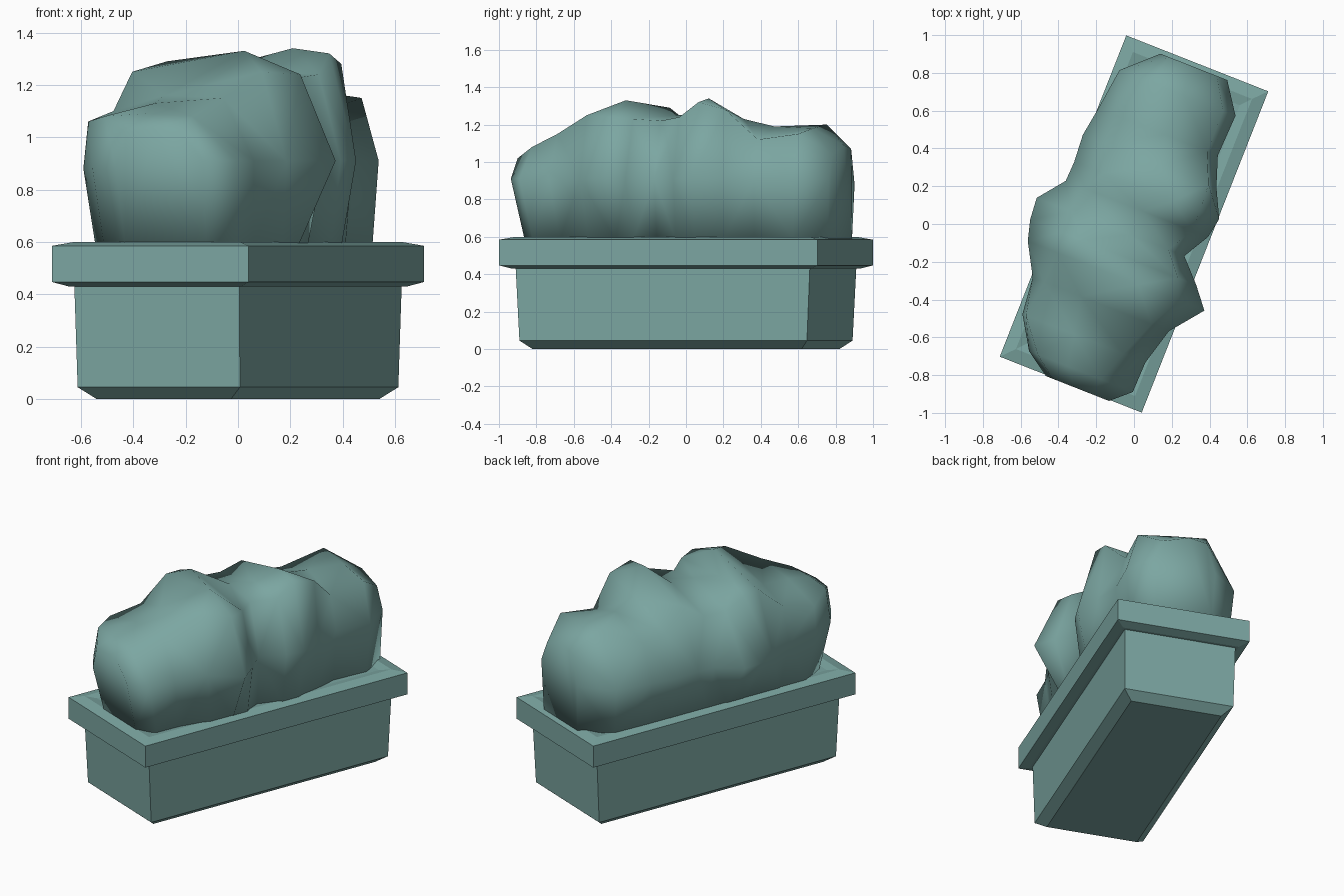
import bpy, bmesh, math

TURN = -math.radians(21.5)   # the planter stands turned; local y is its long axis

# One grey-green colour for everything
paint = bpy.data.materials.new("grey_green")
paint.diffuse_color = (0.2, 0.383, 0.36, 1)


def loft(name, rings, smooth=False):
    """Skin a list of equal-length closed rings and cap both ends."""
    bm = bmesh.new()
    loops = [[bm.verts.new(p) for p in ring] for ring in rings]
    for a, b in zip(loops, loops[1:]):
        n = len(a)
        for i in range(n):
            j = (i + 1) % n
            bm.faces.new((a[i], a[j], b[j], b[i]))
    bm.faces.new(loops[0])
    bm.faces.new(loops[-1])
    if smooth:
        bmesh.ops.triangulate(bm, faces=bm.faces[:])
    bmesh.ops.recalc_face_normals(bm, faces=bm.faces[:])
    for f in bm.faces:
        f.smooth = smooth
    me = bpy.data.meshes.new(name)
    bm.to_mesh(me)
    bm.free()
    me.materials.append(paint)
    ob = bpy.data.objects.new(name, me)
    ob.rotation_euler.z = TURN
    bpy.context.collection.objects.link(ob)
    return ob


def rect(hx, hy, z):
    return [(-hx, -hy, z), (hx, -hy, z), (hx, hy, z), (-hx, hy, z)]


# Planter: chamfered foot, tapered box, overhanging rim, nearly flush soil
loft("planter", [rect(*r) for r in (
    (0.276, 0.773, 0.0), (0.333, 0.826, 0.045), (0.339, 0.845, 0.43),
    (0.355, 0.862, 0.43), (0.404, 0.914, 0.447), (0.404, 0.914, 0.585),
    (0.339, 0.845, 0.60), (0.29, 0.79, 0.59))])

# Bush sections along the planter:
# y, left bulge x, left shoulder x z, crown x z, right shoulder x z, right bulge x
sections = [
    (-0.92, -0.14, -0.10, 1.02, 0.02, 1.03, 0.12, 1.02, 0.22),
    (-0.83, -0.27, -0.22, 1.08, -0.05, 1.09, 0.14, 1.08, 0.32),
    (-0.66, -0.375, -0.355, 1.06, -0.08, 1.13, 0.20, 1.15, 0.325),
    (-0.46, -0.395, -0.33, 1.10, -0.12, 1.16, 0.28, 1.25, 0.38),
    (-0.29, -0.49, -0.32, 1.25, 0.14, 1.33, 0.37, 1.24, 0.515),
    (-0.18, -0.52, -0.34, 1.24, -0.22, 1.29, 0.32, 1.23, 0.425),
    (-0.06, -0.53, -0.33, 1.17, 0.00, 1.25, 0.22, 1.22, 0.31),
    (0.08, -0.42, -0.31, 1.17, 0.02, 1.25, 0.30, 1.24, 0.39),
    (0.19, -0.415, -0.25, 1.24, 0.15, 1.34, 0.30, 1.32, 0.41),
    (0.34, -0.425, -0.30, 1.12, 0.02, 1.23, 0.29, 1.28, 0.335),
    (0.50, -0.40, -0.30, 1.10, -0.02, 1.19, 0.22, 1.12, 0.28),
    (0.73, -0.37, -0.20, 1.20, 0.00, 1.18, 0.22, 1.15, 0.29),
    (0.89, -0.20, -0.15, 1.07, -0.04, 1.09, 0.12, 1.04, 0.18),
]


def bush_ring(y, lb, ls, lz, cx, cz, rs, rz, rb):
    base = y * (0.92 if y < 0 else 0.99)
    return [(max(lb * 0.92, -0.345), base, 0.58), (lb, y, 0.88), (ls, y, lz),
            (cx, y, cz), (rs, y, rz), (rb, y, 0.91),
            (min(rb * 0.92, 0.35), base, 0.58)]


loft("bush", [bush_ring(*s) for s in sections], smooth=True)
